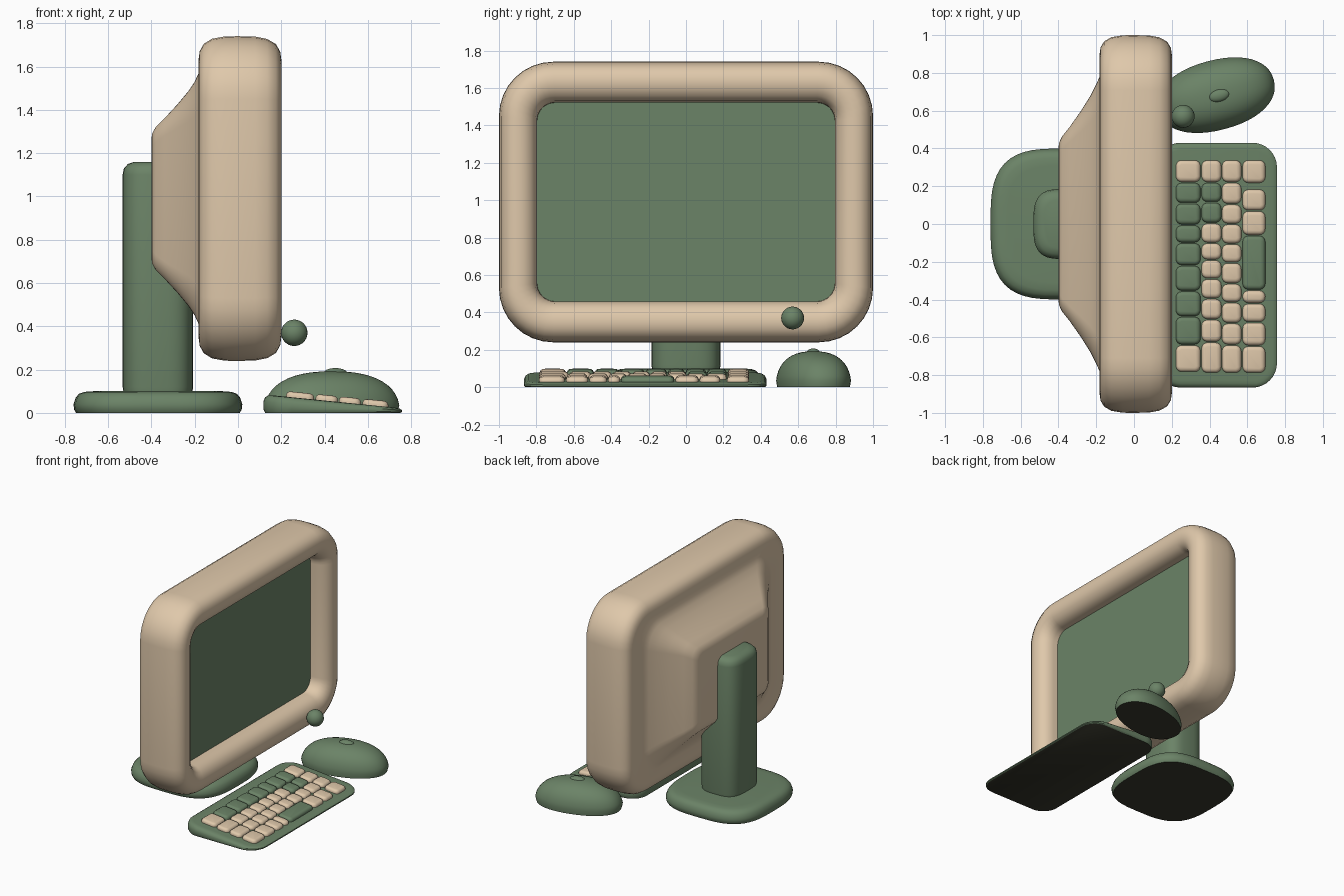
import bpy, bmesh, math

if "Cube" in bpy.data.objects:
    bpy.data.objects.remove(bpy.data.objects["Cube"])


def material(name, rgb):
    m = bpy.data.materials.new(name)
    m.diffuse_color = (*rgb, 1)
    m.use_nodes = True
    m.node_tree.nodes["Principled BSDF"].inputs["Base Color"].default_value = m.diffuse_color
    return m


BEIGE = material("warm beige", (0.74, 0.58, 0.405))
GREEN = material("sage green", (0.147, 0.227, 0.135))
DARK = material("underside black", (0.04, 0.04, 0.026))


def rounded_rect(hu, hv, r, n=8):
    """Outline of a rounded rectangle around the origin."""
    pts = []
    for k, (su, sv) in enumerate([(1, 1), (-1, 1), (-1, -1), (1, -1)]):
        for i in range(n + 1):
            a = math.pi / 2 * (k + i / n)
            pts.append((su * (hu - r) + r * math.cos(a), sv * (hv - r) + r * math.sin(a)))
    return pts


def superellipse(hu, hv, p, n=48):
    """Outline between an ellipse and a rectangle."""
    pts = []
    for i in range(n):
        c, s = math.cos(2 * math.pi * i / n), math.sin(2 * math.pi * i / n)
        pts.append((hu * math.copysign(abs(c) ** (2 / p), c),
                    hv * math.copysign(abs(s) ** (2 / p), s)))
    return pts


def smooth(obj, angle):
    bpy.ops.object.select_all(action='DESELECT')
    obj.select_set(True)
    bpy.context.view_layer.objects.active = obj
    bpy.ops.object.shade_smooth_by_angle(angle=math.radians(angle))


def loft(name, rings, mat, angle=45):
    """Skin a list of equal 3D rings and cap both ends; faces on the ground turn dark."""
    bm = bmesh.new()
    loops = [[bm.verts.new(p) for p in ring] for ring in rings]
    for a, b in zip(loops, loops[1:]):
        for i in range(len(a)):
            j = (i + 1) % len(a)
            bm.faces.new((a[i], a[j], b[j], b[i]))
    bm.faces.new(loops[0])
    bm.faces.new(loops[-1])
    bmesh.ops.recalc_face_normals(bm, faces=bm.faces[:])
    for f in bm.faces:
        if max(v.co.z for v in f.verts) < 0.001:
            f.material_index = 1
    me = bpy.data.meshes.new(name)
    bm.to_mesh(me)
    bm.free()
    me.materials.append(mat)
    me.materials.append(DARK)
    obj = bpy.data.objects.new(name, me)
    bpy.context.collection.objects.link(obj)
    smooth(obj, angle)
    return obj


def ball(name, loc, size, mat, turn=0):
    bpy.ops.mesh.primitive_uv_sphere_add(segments=24, ring_count=14, location=loc)
    o = bpy.context.object
    o.name = name
    o.scale = size
    o.rotation_euler[2] = turn
    o.data.materials.append(mat)
    smooth(o, 60)


# Monitor housing: stacked rounded rectangles along x, back bulge to recessed front
ZC = 0.99


def screen_ring(x, hy, hz, r):
    return [(x, u, ZC + v) for u, v in rounded_rect(hy, hz, r)]


bulge = [(-0.40, 0.40, 0.27, 0.05), (-0.397, 0.43, 0.30, 0.06), (-0.38, 0.465, 0.33, 0.07),
         (-0.34, 0.515, 0.37, 0.08), (-0.28, 0.60, 0.435, 0.11), (-0.23, 0.68, 0.495, 0.14),
         (-0.20, 0.74, 0.54, 0.16), (-0.182, 0.78, 0.58, 0.18)]
# x position and inset from the outer edge
bezel = [(-0.182, 0.10), (-0.177, 0.065), (-0.158, 0.033), (-0.12, 0.011), (-0.06, 0.001),
         (0.0, 0), (0.08, 0.002), (0.135, 0.012), (0.175, 0.034), (0.195, 0.067), (0.20, 0.10),
         (0.195, 0.135), (0.175, 0.17), (0.14, 0.195), (0.10, 0.203), (0.045, 0.205)]
rings = [screen_ring(*b) for b in bulge]
rings += [screen_ring(x, 1 - d, 0.75 - d * 1.07, 0.29 - d * 0.95) for x, d in bezel]
loft("monitor_housing", rings, BEIGE)

# Screen plate and power knob
loft("screen", [screen_ring(x, 0.80, 0.535, 0.10) for x in (0.054, 0.062)], GREEN)
ball("power_knob", (0.26, 0.57, 0.37), (0.061,) * 3, GREEN)


# Stand: base and column
def stand(name, cx, hx, hy, p, profile):
    loft(name, [[(cx + u, v, z) for u, v in superellipse(hx - d, hy - d, p)]
                for z, d in profile], GREEN)


stand("stand_base", -0.37, 0.39, 0.40, 3.2,
      [(0, 0.012), (0.015, 0.003), (0.04, 0), (0.07, 0.01), (0.088, 0.025), (0.097, 0.05), (0.10, 0.09)])
stand("stand_column", -0.37, 0.163, 0.185, 3.2,
      [(0.09, 0.005), (0.12, 0), (1.10, 0), (1.13, 0.006), (1.15, 0.025), (1.16, 0.055)])


# Keyboard: wedge tray sloping down towards the user
def tray_top(x):
    return 0.085 - 0.1 * (x - 0.12)


tray = []
for d, t in [(0.008, 0), (0, 0.2), (0, 0.6), (0.008, 0.85), (0.022, 0.97), (0.04, 1)]:
    outline = rounded_rect(0.32 - d, 0.648 - d, 0.13 - d)
    tray.append([(0.437 + u, -0.218 + v, t * tray_top(0.437 + u)) for u, v in outline])
loft("keyboard_tray", tray, GREEN)

# Keys: x range, boundaries along y, and which keys are green
key_columns = [
    (0.222, 0.352, [0.34, 0.22, 0.11, -0.005, -0.10, -0.22, -0.355, -0.49, -0.64, -0.785], range(1, 8)),
    (0.358, 0.462, [0.34, 0.22, 0.115, 0.005, -0.10, -0.19, -0.29, -0.395, -0.505, -0.625, -0.79], (1, 2)),
    (0.466, 0.568, [0.34, 0.22, 0.105, 0.0, -0.105, -0.205, -0.315, -0.415, -0.525, -0.64, -0.79], ()),
    (0.575, 0.695, [0.34, 0.215, 0.185, 0.07, -0.06, -0.35, -0.42, -0.52, -0.645, -0.79], (4,)),
]
for c, (x0, x1, ys, greens) in enumerate(key_columns):
    for k, (ya, yb) in enumerate(zip(ys, ys[1:])):
        if ya - yb < 0.04:  # gap beside the corner key
            continue
        cx, cy, hx, hy = (x0 + x1) / 2, (ya + yb) / 2, (x1 - x0) / 2, (ya - yb) / 2 - 0.003
        rings = []
        for d, h in [(0.002, -0.01), (0, 0.008), (0.004, 0.018), (0.012, 0.024), (0.022, 0.026)]:
            rings.append([(cx + u, cy + v, tray_top(cx + u) + h)
                          for u, v in rounded_rect(hx - d, hy - d, 0.03 - d, 4)])
        loft(f"key_{c + 1}_{k + 1}", rings, GREEN if k in greens else BEIGE)

# Mouse: turned half dome with a scroll wheel
TURN = math.radians(15)
ct, st = math.cos(TURN), math.sin(TURN)
profile = [(0.965, 0)]
for i in range(1, 13):
    a = math.pi / 2 * min(i / 12, 0.98)
    profile.append((math.cos(a) ** (2 / 2.4), 0.192 * math.sin(a) ** (2 / 2.4)))
dome = [[(0.435 + u * ct - v * st, 0.682 + u * st + v * ct, z)
         for u, v in superellipse(0.318 * s, 0.186 * s, 2.2)] for s, z in profile]
loft("mouse_body", dome, GREEN)
ball("mouse_wheel", (0.45, 0.68, 0.185), (0.055, 0.033, 0.022), GREEN, TURN)
